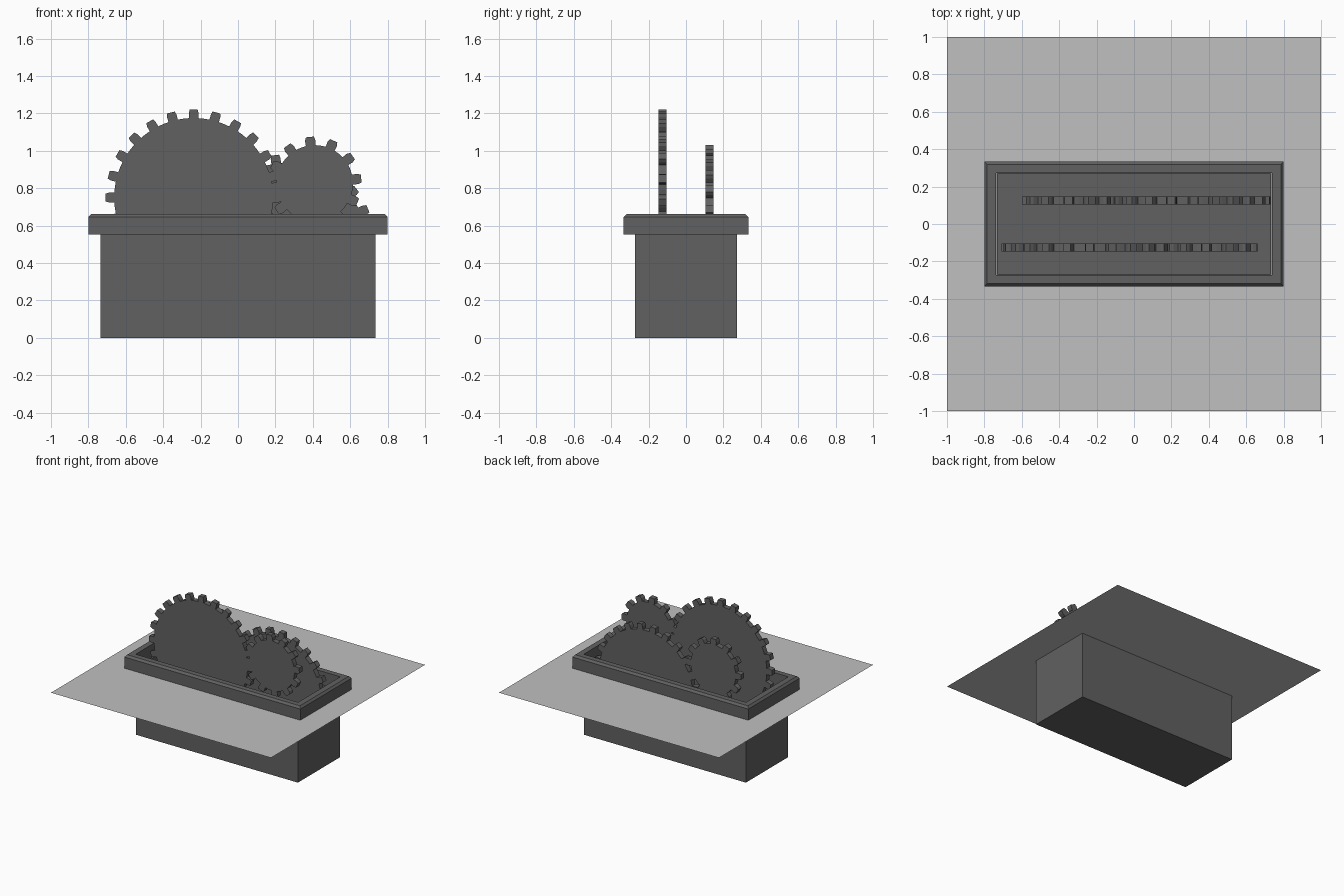
import bpy
import bmesh
from math import sin, cos, radians

cube = bpy.data.objects.get("Cube")
if cube:
    bpy.data.objects.remove(cube, do_unlink=True)


def make_material(name, value):
    mat = bpy.data.materials.new(name)
    mat.use_nodes = True
    color = (value, value, value, 1)
    mat.diffuse_color = color
    mat.node_tree.nodes["Principled BSDF"].inputs["Base Color"].default_value = color
    return mat


DARK = make_material("dark grey metal", 0.12)
LIGHT = make_material("light grey floor", 0.53)


def finish(name, bm, mat, recalc=True):
    if recalc:
        bmesh.ops.recalc_face_normals(bm, faces=bm.faces)
    mesh = bpy.data.meshes.new(name)
    bm.to_mesh(mesh)
    bm.free()
    mesh.materials.append(mat)
    obj = bpy.data.objects.new(name, mesh)
    bpy.context.collection.objects.link(obj)
    return obj


def rect_loft(name, sections, mat, cap_start=False, cap_end=False):
    """Skin a series of centred rectangles given as (half x, half y, z)."""
    bm = bmesh.new()
    loops = [[bm.verts.new((sx * hx, sy * hy, z))
              for sx, sy in ((-1, -1), (1, -1), (1, 1), (-1, 1))]
             for hx, hy, z in sections]
    for a, b in zip(loops, loops[1:]):
        for i in range(4):
            j = (i + 1) % 4
            bm.faces.new((a[i], a[j], b[j], b[i]))
    if cap_start:
        bm.faces.new(loops[0])
    if cap_end:
        bm.faces.new(loops[-1])
    return finish(name, bm, mat)


def gear(name, x, y, z, radius, teeth, phase, thickness=0.042):
    """Solid toothed disc standing in the xz plane."""
    tooth, half_root, half_tip = 0.046, 0.026, 0.021
    pitch = 360 / teeth
    outline = []
    for t in range(teeth):
        mid = radians(phase + t * pitch)
        step = radians(pitch)
        root = half_root / radius
        tip = half_tip / (radius + tooth)
        outline += [(radius, mid - root),
                    (radius + tooth * 0.6, mid - root * 0.95),
                    (radius + tooth, mid - tip),
                    (radius + tooth, mid + tip),
                    (radius + tooth * 0.6, mid + root * 0.95),
                    (radius, mid + root),
                    (radius, mid + step / 2)]
    bm = bmesh.new()
    verts = [bm.verts.new((x + r * cos(a), y - thickness / 2, z + r * sin(a)))
             for r, a in outline]
    face = bm.faces.new(verts)
    new = bmesh.ops.extrude_face_region(bm, geom=[face])["geom"]
    bmesh.ops.translate(bm, vec=(0, thickness, 0),
                        verts=[v for v in new if isinstance(v, bmesh.types.BMVert)])
    return finish(name, bm, DARK)


LEVEL = 0.553  # floor height
IN_X, IN_Y = 0.738, 0.274

# Sunken open box with thin walls
rect_loft("pit_box", [
    (0.731, 0.268, 0.008), (0.731, 0.268, LEVEL),
    (0.735, 0.272, LEVEL), (0.735, 0.272, 0)], DARK, True, True)

# Raised rim with a chamfered outer edge
rect_loft("pit_rim", [
    (0.8, 0.333, LEVEL), (0.8, 0.333, 0.645), (0.785, 0.318, 0.662),
    (IN_X, IN_Y, 0.662), (IN_X, IN_Y, LEVEL)], DARK)

# Flat floor sheet around the pit
floor = rect_loft("floor_sheet", [(1, 1, LEVEL), (0.735, 0.272, LEVEL)], LIGHT)
if floor.data.polygons[0].normal.z < 0:
    floor.data.flip_normals()

# Two meshing pairs of gears
gear("front_large_gear", -0.237, -0.125, 0.75, 0.425, 24, 0)
gear("front_small_gear", 0.41, -0.125, 0.825, 0.205, 12, 6)
gear("back_large_gear", 0.26, 0.125, 0.51, 0.425, 24, 7.5)
gear("back_small_gear", -0.35, 0.125, 0.78, 0.205, 12, 0)
